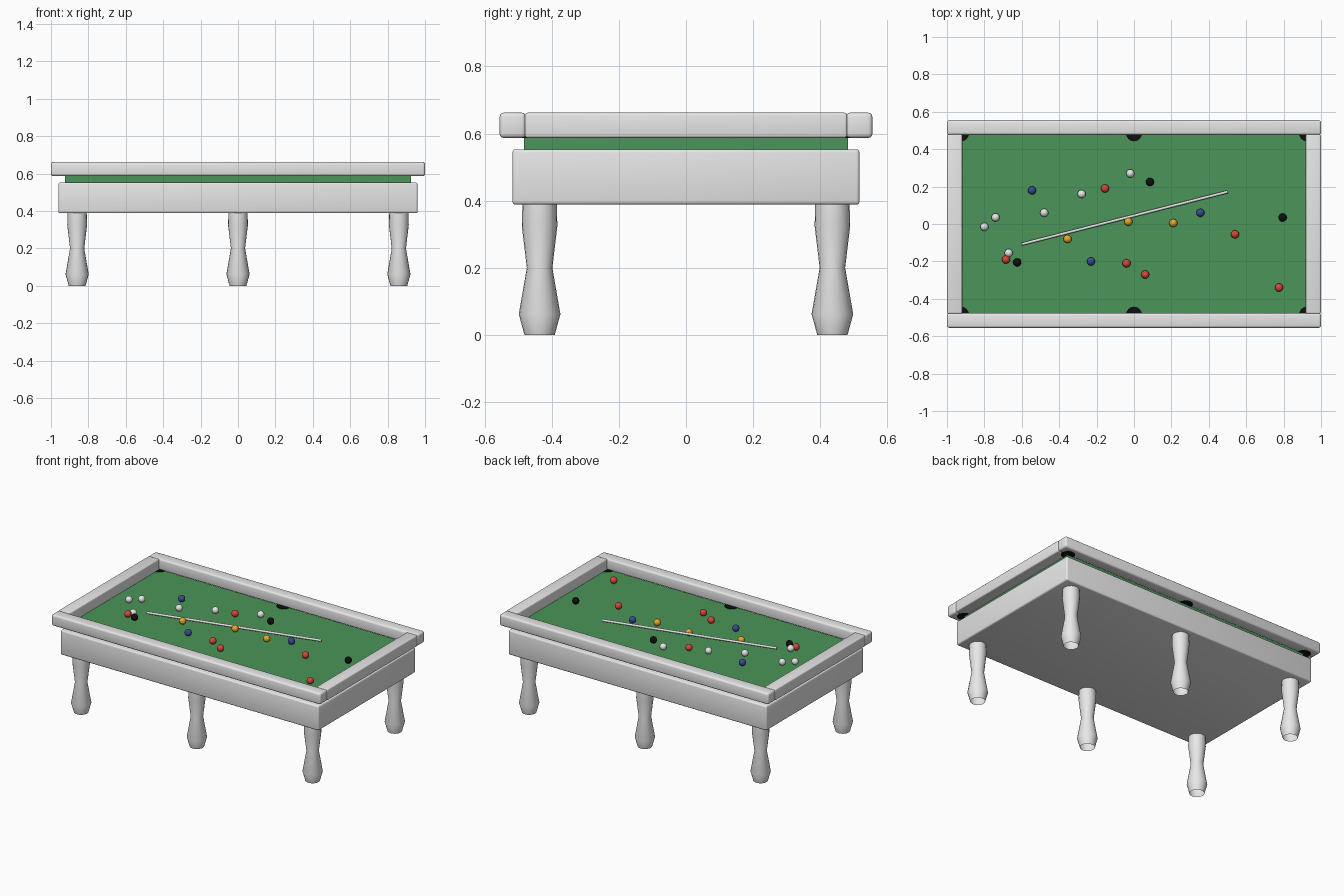
import bpy, bmesh
from math import atan2, hypot, pi, radians
from mathutils import Matrix

cube = bpy.data.objects.get("Cube")
if cube:
    bpy.data.objects.remove(cube, do_unlink=True)


def material(name, r, g, b):
    m = bpy.data.materials.new(name)
    m.use_nodes = True
    m.diffuse_color = (r, g, b, 1)
    m.node_tree.nodes["Principled BSDF"].inputs["Base Color"].default_value = (r, g, b, 1)
    return m


GREY = material("light grey", .8, .8, .8)
GREEN = material("felt green", .07, .3, .1)
BLACK = material("black", .005, .005, .005)
RED = material("red", .7, .06, .04)
BLUE = material("blue", .04, .07, .3)
YELLOW = material("yellow", .8, .4, .02)


def add(name, bm, mat, smooth=True):
    bmesh.ops.recalc_face_normals(bm, faces=bm.faces)
    mesh = bpy.data.meshes.new(name)
    bm.to_mesh(mesh)
    bm.free()
    mesh.materials.append(mat)
    ob = bpy.data.objects.new(name, mesh)
    bpy.context.collection.objects.link(ob)
    if smooth:
        bpy.ops.object.select_all(action="DESELECT")
        ob.select_set(True)
        bpy.context.view_layer.objects.active = ob
        bpy.ops.object.shade_smooth_by_angle(angle=radians(40))
    return ob


def box(name, x, y, z, mat, bevel=0):
    """Box from (low, high) ranges, with rounded edges."""
    bm = bmesh.new()
    bmesh.ops.create_cube(bm, size=1)
    for v in bm.verts:
        for i, (lo, hi) in enumerate((x, y, z)):
            v.co[i] = lo if v.co[i] < 0 else hi
    if bevel:
        bmesh.ops.bevel(bm, geom=bm.edges[:], offset=bevel, segments=3,
                        profile=.5, affect="EDGES")
    return add(name, bm, mat)


def leg(name, x, y, profile, sides=20):
    """Turned leg, open at both ends."""
    bm = bmesh.new()
    rings = []
    for r, z in profile:
        ring = bmesh.ops.create_circle(bm, segments=sides, radius=r,
                                       matrix=Matrix.Translation((x, y, z)))
        rings.append(ring["verts"])
    for a, b in zip(rings, rings[1:]):
        for i in range(sides):
            j = (i + 1) % sides
            bm.faces.new((a[i], a[j], b[j], b[i]))
    return add(name, bm, GREY)


FELT = .588

# Body, playing bed and rails
box("table_body", (-.96, .96), (-.517, .517), (.388, .553), GREY, .01)
box("felt_bed", (-.925, .925), (-.483, .483), (.54, FELT), GREEN)
for side, s in (("left", 1), ("right", -1)):
    box(side + "_rail", sorted((s * .918, s * .999)), (-.48, .48), (.587, .662), GREY, .008)
for side, s in (("back", 1), ("front", -1)):
    box(side + "_rail", (-1, 1), sorted((s * .477, s * .555)), (.587, .662), GREY, .012)

# Legs and pockets, three along each long side
PROFILE = [(.045, 0), (.062, .062), (.038, .2), (.053, .325), (.051, .392)]
for row, sy in (("front", -1), ("back", 1)):
    for col, sx in (("right", -1), ("middle", 0), ("left", 1)):
        leg(f"{row}_{col}_leg", sx * .86, sy * .436, PROFILE)
        bm = bmesh.new()
        bmesh.ops.create_cone(bm, cap_ends=True, segments=24, radius1=.043, radius2=.043,
                              depth=.006,
                              matrix=Matrix.Translation((sx * .925, sy * .485, FELT + .001)))
        add(f"{row}_{col}_pocket", bm, BLACK)

# Balls
BALLS = {
    "white": (GREY, [(-.02, .27), (-.28, .16), (-.48, .06), (-.74, .035), (-.8, -.015), (-.67, -.155)]),
    "black": (BLACK, [(.085, .225), (.795, .035), (-.625, -.205)]),
    "red": (RED, [(-.155, .19), (.54, -.055), (.775, -.34), (-.04, -.21), (.06, -.27), (-.685, -.19)]),
    "blue": (BLUE, [(-.545, .18), (.355, .06), (-.23, -.2)]),
    "yellow": (YELLOW, [(-.03, .012), (.21, .005), (-.355, -.08)]),
}
R = .022
for colour, (mat, spots) in BALLS.items():
    for n, (x, y) in enumerate(spots, 1):
        bm = bmesh.new()
        bmesh.ops.create_uvsphere(bm, u_segments=20, v_segments=12, radius=R,
                                  matrix=Matrix.Translation((x, y, FELT + R)))
        add(f"{colour}_ball_{n}", bm, mat)

# Cue stick
dx, dy = 1.1, .28
bm = bmesh.new()
place = (Matrix.Translation((-.05, .032, FELT + R)) @ Matrix.Rotation(atan2(dy, dx), 4, "Z")
         @ Matrix.Rotation(pi / 2, 4, "Y"))
bmesh.ops.create_cone(bm, cap_ends=True, segments=12, radius1=.008, radius2=.008,
                      depth=hypot(dx, dy), matrix=place)
add("cue_stick", bm, GREY)
